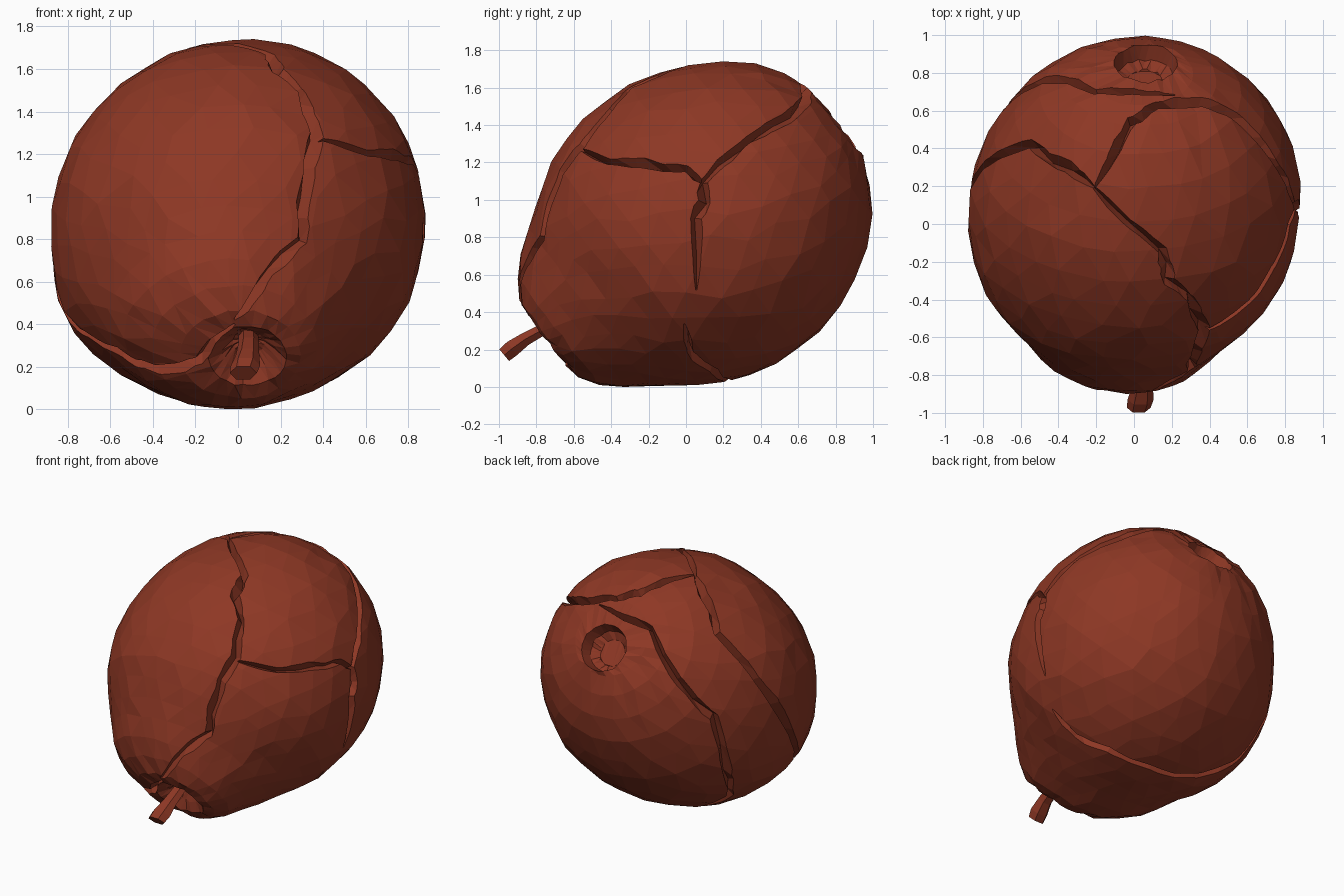
import bpy, bmesh, math, random
from mathutils import Vector
from mathutils.bvhtree import BVHTree

if "Cube" in bpy.data.objects:
    bpy.data.objects.remove(bpy.data.objects["Cube"])

random.seed(4)
C = Vector((0, 0.05, 0.87))          # body centre
AX = Vector((0, 0.79, 0.613)).normalized()   # stem -> calyx axis
UP = Vector((0, -AX.z, AX.y))
SX = Vector((1, 0, 0))

skin = bpy.data.materials.new("reddish brown skin")
skin.diffuse_color = (0.27, 0.039, 0.018, 1)
skin.use_nodes = True
skin.node_tree.nodes["Principled BSDF"].inputs["Base Color"].default_value = skin.diffuse_color


def make(name, bm):
    bmesh.ops.recalc_face_normals(bm, faces=bm.faces[:])
    me = bpy.data.meshes.new(name)
    bm.to_mesh(me)
    bm.free()
    me.materials.append(skin)
    ob = bpy.data.objects.new(name, me)
    bpy.context.collection.objects.link(ob)
    return ob


def skin_rings(bm, rings):
    """Bridge closed rings of equal size and cap both ends."""
    n = len(rings[0])
    for a, b in zip(rings, rings[1:]):
        for i in range(n):
            j = (i + 1) % n
            bm.faces.new((a[i], a[j], b[j], b[i]))
    bm.faces.new(rings[0])
    bm.faces.new(rings[-1])


# Fruit body: tilted revolved profile (radius, distance along axis)
profile = [(0.03, -0.87), (0.07, -0.89), (0.12, -0.95), (0.175, -1.00), (0.26, -0.985),
           (0.36, -0.925), (0.45, -0.83), (0.53, -0.72), (0.60, -0.62), (0.68, -0.51),
           (0.755, -0.39), (0.80, -0.26), (0.83, -0.12), (0.838, 0.03), (0.832, 0.18),
           (0.79, 0.35), (0.725, 0.5), (0.63, 0.65), (0.51, 0.78), (0.38, 0.87),
           (0.26, 0.92), (0.16, 0.935), (0.14, 0.85), (0.09, 0.82)]
SEG = 28
bm = bmesh.new()
rings = []
for k, (r, t) in enumerate(profile):
    ring = []
    shift = (SX * 0.02 - UP * 0.08) if k > 20 else SX * max(0, min(0.09, 0.03 * (6 - k)))
    # the calyx half leans down and to the right
    shift = shift - UP * 0.022 * min(1, max(0, (t + 0.6) / 0.8)) + SX * 0.045 * t
    for i in range(SEG):
        jit = 0.22 if 4 < k < 20 else 0.0
        a = 2 * math.pi * (i + 0.5 * (k % 2) + random.uniform(-jit, jit)) / SEG
        tt = t + random.uniform(-0.01, 0.01)
        rr = r * (1 + random.uniform(-0.007, 0.007))
        p = C + AX * tt + UP * rr * math.cos(a) + SX * rr * 1.05 * math.sin(a) + shift
        if k > 3:
            side = 0.05 if p.x < 0 else 0.02
            p.x *= 1 + side * min(1, max(0, (0.75 - p.z) / 0.3))
        p.z = max(p.z - 0.008, 0.0)
        ring.append(bm.verts.new(p))
    rings.append(ring)
skin_rings(bm, rings)
bmesh.ops.triangulate(bm, faces=bm.faces[:])
bmesh.ops.recalc_face_normals(bm, faces=bm.faces[:])
tree = BVHTree.FromBMesh(bm)
body = make("fruit_body", bm)

# Split lines in the skin: path, half width
cracks = [
    ([(-0.22, 0.2, 1.7), (-0.02, 0, 1.73), (0.15, -0.15, 1.68), (0.2, -0.3, 1.6), (0.3, -0.4, 1.5),
      (0.36, -0.55, 1.28), (0.32, -0.74, 1.0), (0.3, -0.78, 0.8), (0.14, -0.85, 0.65),
      (-0.03, -0.87, 0.42)], 0.028),
    ([(-0.03, -0.84, 0.40), (-0.2, -0.75, 0.19), (-0.4, -0.62, 0.15), (-0.58, -0.45, 0.23),
      (-0.7, -0.15, 0.39), (-0.82, 0.05, 0.7), (-0.8, 0.3, 1.15), (-0.55, 0.42, 1.45),
      (-0.35, 0.3, 1.65), (-0.22, 0.2, 1.7)], 0.028),
    ([(0.36, -0.55, 1.26), (0.6, -0.4, 1.21), (0.8, -0.15, 1.19), (0.85, 0.0, 1.17),
      (0.84, 0.1, 1.09)], 0.022),
    ([(-0.2, 0.2, 1.7), (-0.1, 0.38, 1.67), (0, 0.52, 1.62), (0.12, 0.6, 1.58), (0.35, 0.62, 1.5),
      (0.6, 0.5, 1.4), (0.76, 0.3, 1.3), (0.84, 0.1, 1.09), (0.86, 0.06, 0.9),
      (0.86, 0.05, 0.5)], 0.027),
    ([(0.2, 0.66, 1.54), (-0.2, 0.69, 1.5), (-0.48, 0.8, 1.25), (-0.64, 0.63, 0.95),
      (-0.65, 0.45, 0.5), (-0.55, 0.32, 0.28), (-0.3, 0.26, 0.06), (0.05, 0.22, 0.02),
      (0.35, 0.15, 0.05), (0.55, 0.02, 0.14), (0.7, 0.0, 0.33)], 0.024),
]


def on_surface(p):
    d = (Vector(p) - C).normalized()
    hit = tree.ray_cast(C, d)[0]
    return hit if hit else Vector(p)


# V-shaped cutters that follow each split
for n, (path, w) in enumerate(cracks):
    pts = []
    for a, b in zip(path, path[1:]):
        pts += [Vector(a), (Vector(a) + Vector(b)) / 2]
    pts.append(Vector(path[-1]))
    pts = [on_surface(p + Vector([random.uniform(-0.012, 0.012) for _ in range(3)])) for p in pts]
    bm = bmesh.new()
    rings = []
    for i, p in enumerate(pts):
        nrm = (p - C).normalized()
        tan = pts[min(i + 1, len(pts) - 1)] - pts[max(i - 1, 0)]
        side = tan.cross(nrm).normalized()
        end = 0.3 if i in (0, len(pts) - 1) else 1.0
        ww = w * end * random.uniform(0.7, 1.3)
        rings.append([bm.verts.new(q) for q in (
            p + nrm * 0.04 + side * ww * 1.5, p + nrm * 0.04 - side * ww * 1.5,
            p - nrm * 0.07 * end + side * ww * random.uniform(-0.8, 0.8))])
    skin_rings(bm, rings)
    bmesh.ops.triangulate(bm, faces=bm.faces[:])
    cutter = make("split_cutter_%d" % n, bm)
    cutter.hide_render = True
    cutter.hide_set(True)
    mod = body.modifiers.new("split_%d" % n, 'BOOLEAN')
    mod.operation = 'DIFFERENCE'
    mod.solver = 'EXACT'
    mod.object = cutter

# Bake the splits and remove the helpers
bpy.context.view_layer.update()
dg = bpy.context.evaluated_depsgraph_get()
cut = bpy.data.meshes.new_from_object(body.evaluated_get(dg))
if len(cut.polygons) > 500:
    body.modifiers.clear()
    body.data = cut
    for ob in [o for o in bpy.data.objects if o.name.startswith("split_cutter")]:
        bpy.data.objects.remove(ob)

# Stem: short bent six-sided stalk, wider at the tip
stem = [((0.05, -0.6, 0.37), 0.04), ((0.05, -0.76, 0.31), 0.042), ((0.045, -0.86, 0.255), 0.048),
        ((0.035, -0.93, 0.205), 0.06), ((0.025, -0.972, 0.17), 0.055)]
bm = bmesh.new()
rings = []
for i, (p, r) in enumerate(stem):
    tan = (Vector(stem[min(i + 1, 4)][0]) - Vector(stem[max(i - 1, 0)][0])).normalized()
    v = SX.cross(tan).normalized()
    rings.append([bm.verts.new(Vector(p) + SX * r * 1.15 * math.cos(k * math.pi / 3)
                               + v * r * 0.85 * math.sin(k * math.pi / 3)) for k in range(6)])
skin_rings(bm, rings)
make("stem", bm)
